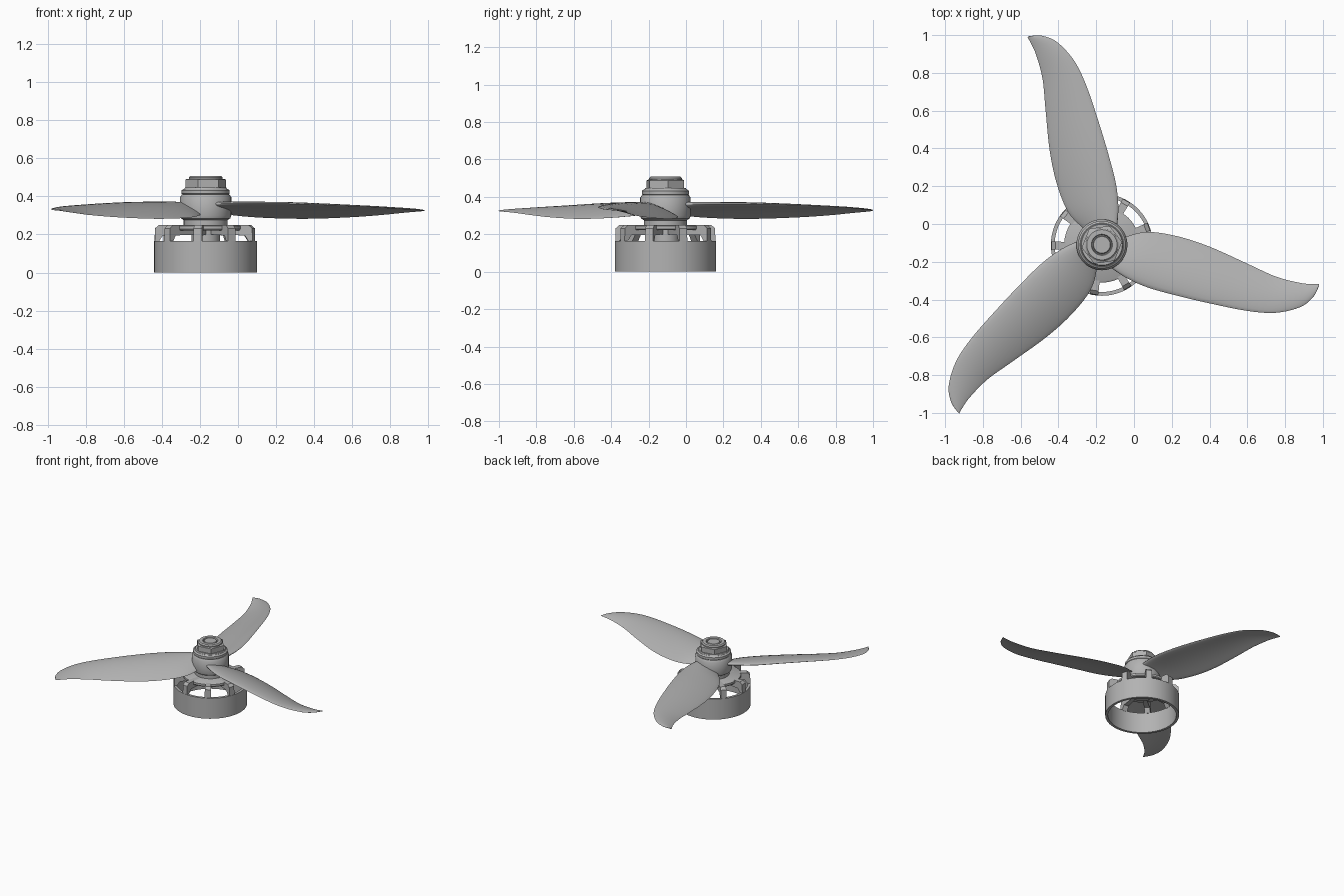
import bpy, bmesh
from math import sin, cos, pi, radians
from mathutils import Matrix, Vector

default_cube = bpy.data.objects.get("Cube")
if default_cube:
    bpy.data.objects.remove(default_cube)

CENTRE = Vector((-0.17, -0.11, 0))

grey = bpy.data.materials.new("plain grey")
grey.use_nodes = True
grey.diffuse_color = (0.45, 0.45, 0.45, 1)
grey.node_tree.nodes["Principled BSDF"].inputs["Base Color"].default_value = grey.diffuse_color


def finish(name, bm, angle=35):
    """Turn a bmesh into a shaded object standing on the motor axis."""
    bmesh.ops.recalc_face_normals(bm, faces=bm.faces)
    mesh = bpy.data.meshes.new(name)
    bm.to_mesh(mesh)
    bm.free()
    mesh.materials.append(grey)
    obj = bpy.data.objects.new(name, mesh)
    obj.location = CENTRE
    bpy.context.collection.objects.link(obj)
    bpy.ops.object.select_all(action="DESELECT")
    obj.select_set(True)
    bpy.context.view_layer.objects.active = obj
    bpy.ops.object.shade_smooth_by_angle(angle=radians(angle))
    return obj


def loft(bm, rings, closed=False):
    """Bridge equal rings of points; cap the ends unless closed."""
    loops = [[bm.verts.new(p) for p in ring] for ring in rings]
    count = len(loops[0])
    pairs = list(zip(loops, loops[1:]))
    if closed:
        pairs.append((loops[-1], loops[0]))
    else:
        bm.faces.new(loops[0])
        bm.faces.new(loops[-1])
    for low, high in pairs:
        for i in range(count):
            j = (i + 1) % count
            bm.faces.new((low[i], low[j], high[j], high[i]))


def lathe(name, profile, sides=64, closed=False, turn=0.0):
    """Revolve (radius, height) points about the axis."""
    bm = bmesh.new()
    angles = [turn + 2 * pi * i / sides for i in range(sides)]
    loft(bm, [[(r * cos(a), r * sin(a), z) for a in angles] for r, z in profile], closed)
    return finish(name, bm)


# Motor bell: open tube, slotted crown and centre disc
lathe("bell_tube", [(0.27, 0), (0.27, 0.165), (0.25, 0.165), (0.25, 0)], closed=True)
lathe("crown_disc", [(0.195, 0.222), (0.2, 0.228), (0.2, 0.244), (0.19, 0.25)])
lathe("bearing_boss", [(0.07, 0.16), (0.075, 0.165), (0.075, 0.23)], sides=32)


# Spokes: radial ribs that bend down onto the tube
SPOKE = [(0.05, 0.25), (0.245, 0.25), (0.266, 0.232), (0.268, 0.16),
         (0.248, 0.16), (0.225, 0.195), (0.05, 0.2)]
bm = bmesh.new()
for k in range(9):
    spin = Matrix.Rotation(radians(21 + 40 * k), 3, "Z")
    loft(bm, [[spin @ Vector((r, side * (0.009 + 0.05 * r), z)) for r, z in SPOKE]
              for side in (-1, 1)])
finish("crown_spokes", bm)

# Propeller hub, washer, nut and shaft
lathe("hub_collar", [(0.115, 0.245), (0.115, 0.29)])
lathe("propeller_hub", [(0.115, 0.275), (0.13, 0.285), (0.135, 0.3),
                        (0.135, 0.395), (0.125, 0.41)])
lathe("washer", [(0.115, 0.405), (0.126, 0.414), (0.126, 0.432), (0.115, 0.44)])
lathe("nut_flange", [(0.115, 0.435), (0.108, 0.448)])
lathe("lock_nut", [(0.108, 0.44), (0.108, 0.488), (0.1, 0.492)], sides=6, turn=radians(8))
lathe("nut_collar", [(0.088, 0.488), (0.088, 0.5), (0.08, 0.508), (0.056, 0.508),
                     (0.052, 0.498), (0.052, 0.488)], sides=48, closed=True)
lathe("motor_shaft", [(0.048, 0.44), (0.048, 0.502), (0.044, 0.506)], sides=32)

# Blade stations: distance, leading y, trailing y, leading z, trailing z, thickness
STATIONS = [Vector(s) for s in (
    (0.02, -0.10, 0.0, 0.36, 0.32, 0.03),
    (0.12, -0.17, 0.04, 0.362, 0.305, 0.03),
    (0.24, -0.225, 0.068, 0.362, 0.292, 0.028),
    (0.4, -0.27, 0.045, 0.362, 0.284, 0.026),
    (0.57, -0.31, -0.01, 0.358, 0.283, 0.022),
    (0.77, -0.35, -0.1, 0.35, 0.291, 0.016),
    (0.92, -0.36, -0.168, 0.343, 0.302, 0.012),
    (1.05, -0.33, -0.202, 0.334, 0.315, 0.009),
    (1.12, -0.275, -0.208, 0.329, 0.321, 0.007),
    (1.15, -0.215, -0.208, 0.326, 0.324, 0.004))]


def smooth_path(points, steps=5):
    """Catmull-Rom spline through the stations."""
    path = []
    for i in range(len(points) - 1):
        a, b = points[max(i - 1, 0)], points[i]
        c, d = points[i + 1], points[min(i + 2, len(points) - 1)]
        for k in range(steps):
            t = k / steps
            path.append((2 * b + (c - a) * t + (2 * a - 5 * b + 4 * c - d) * t * t
                         + (3 * b - a - 3 * c + d) * t ** 3) / 2)
    return path + [points[-1]]


def section(station, chord=12):
    """Cambered aerofoil outline across one station."""
    x, lead, trail, lead_z, trail_z, thick = station
    camber = 0.06 * (trail - lead)
    outline = []
    for k in range(2 * chord):
        a = pi * k / chord
        u = (1 - cos(a)) / 2
        z = lead_z + (trail_z - lead_z) * u + camber * 4 * u * (1 - u)
        z += thick / 2 * sin(a) * (1.25 - 0.5 * u)
        outline.append(Vector((x, lead + (trail - lead) * u, z)))
    return outline


blade_rings = [section(s) for s in smooth_path(STATIONS)]
for k, name in enumerate(("right_facing_blade", "rear_blade", "front_blade")):
    bm = bmesh.new()
    spin = Matrix.Rotation(2 * pi * k / 3, 3, "Z")
    loft(bm, [[spin @ p for p in ring] for ring in blade_rings])
    finish(name, bm, 50)
